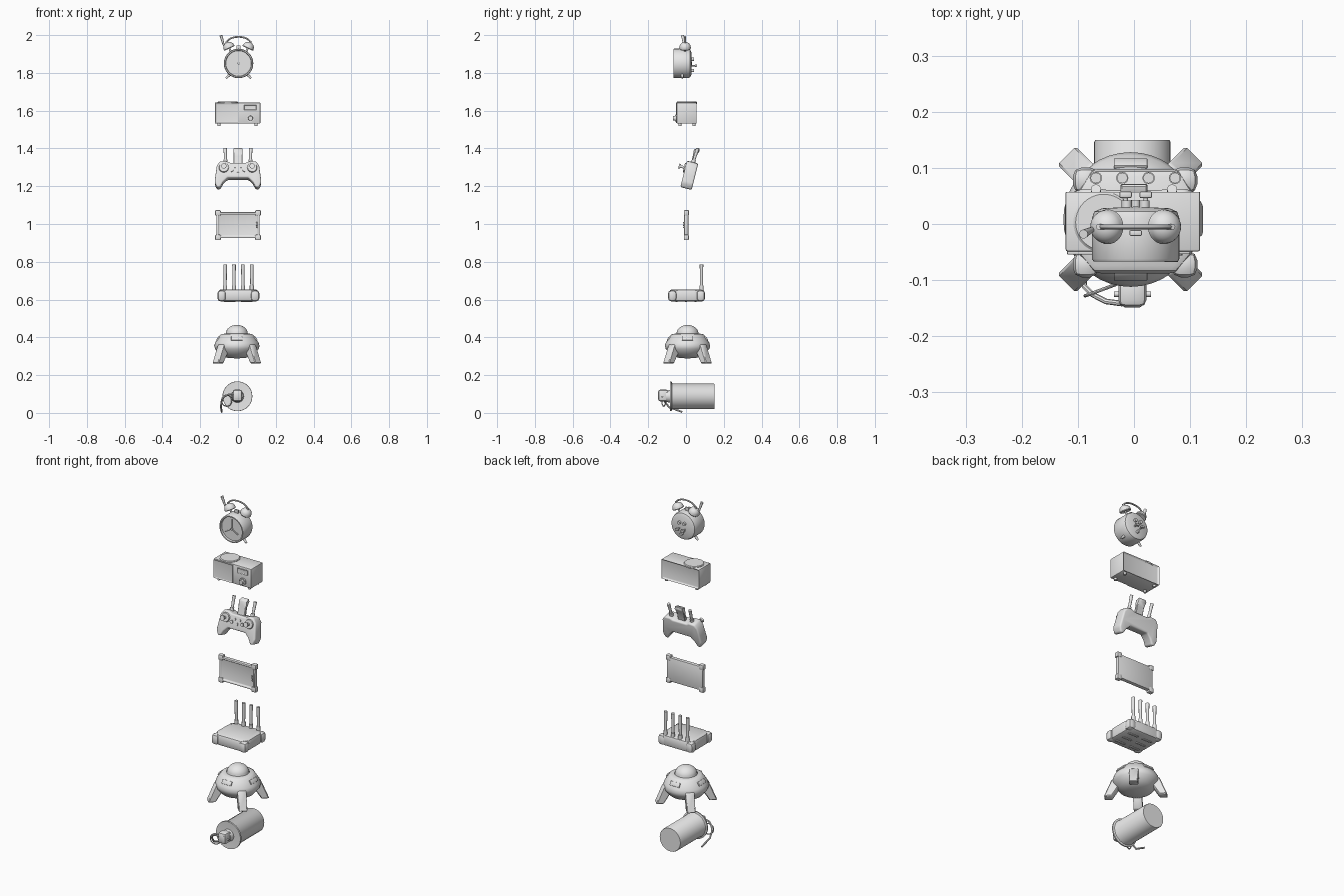
import bpy, bmesh, math
from math import radians, pi, sin, cos
from mathutils import Vector, Matrix

cube = bpy.data.objects.get("Cube")
if cube:
    bpy.data.objects.remove(cube)

GREY = (0.8, 0.8, 0.8, 1)
mat = bpy.data.materials.new("plain_grey")
mat.use_nodes = True
mat.diffuse_color = GREY
mat.node_tree.nodes["Principled BSDF"].inputs["Base Color"].default_value = GREY

ALONG_Y = Matrix.Rotation(-pi / 2, 4, "X")   # local z becomes +y
UPRIGHT = Matrix.Rotation(pi / 2, 4, "X")    # local xy becomes xz


def finish(name, bm, matrix=None, bevel=0, segments=2):
    bmesh.ops.recalc_face_normals(bm, faces=bm.faces)
    if bevel:
        edges = [e for e in bm.edges if e.calc_face_angle(0) > radians(30)]
        bmesh.ops.bevel(bm, geom=edges, offset=bevel, segments=segments,
                        profile=0.5, affect="EDGES", clamp_overlap=True)
    if matrix:
        bm.transform(matrix)
    mesh = bpy.data.meshes.new(name)
    bm.to_mesh(mesh)
    bm.free()
    mesh.materials.append(mat)
    ob = bpy.data.objects.new(name, mesh)
    bpy.context.collection.objects.link(ob)
    bpy.ops.object.select_all(action="DESELECT")
    ob.select_set(True)
    bpy.context.view_layer.objects.active = ob
    bpy.ops.object.shade_smooth_by_angle(angle=radians(35))
    return ob


def box(name, centre, size, bevel=0, insets=(), matrix=None):
    """Box with optional recessed faces: (direction, rim, depth)."""
    bm = bmesh.new()
    bmesh.ops.create_cube(bm, size=1)
    bmesh.ops.scale(bm, vec=size, verts=bm.verts)
    for direction, rim, depth in insets:
        face = max(bm.faces, key=lambda f: f.calc_center_median().dot(Vector(direction)))
        bmesh.ops.inset_region(bm, faces=[face], thickness=rim, depth=0)
        bmesh.ops.translate(bm, verts=face.verts, vec=-depth * Vector(direction))
    m = Matrix.Translation(centre)
    return finish(name, bm, m @ matrix if matrix else m, bevel)


def lathe(name, profile, centre, axis=None, steps=40):
    """Spin (radius, height) points about local z."""
    bm = bmesh.new()
    vs = [bm.verts.new((r, 0, h)) for r, h in profile]
    es = [bm.edges.new(p) for p in zip(vs, vs[1:])]
    bmesh.ops.spin(bm, geom=vs + es, cent=(0, 0, 0), axis=(0, 0, 1),
                   angle=2 * pi, steps=steps)
    bmesh.ops.remove_doubles(bm, verts=bm.verts, dist=0.00005)
    m = Matrix.Translation(centre)
    return finish(name, bm, m @ axis if axis else m)


def rod(name, a, b, r1, r2=None, sides=16):
    a, b = Vector(a), Vector(b)
    bm = bmesh.new()
    bmesh.ops.create_cone(bm, cap_ends=True, segments=sides, radius1=r1,
                          radius2=r1 if r2 is None else r2, depth=(b - a).length)
    turn = (b - a).to_track_quat("Z", "Y").to_matrix().to_4x4()
    return finish(name, bm, Matrix.Translation((a + b) / 2) @ turn)


def prism(name, outline, depth, matrix, bevel=0, segments=2):
    """Outline in local xy, extruded evenly both ways along local z."""
    bm = bmesh.new()
    face = bm.faces.new([bm.verts.new((x, y, -depth / 2)) for x, y in outline])
    ext = bmesh.ops.extrude_face_region(bm, geom=[face])["geom"]
    bmesh.ops.translate(bm, vec=(0, 0, depth),
                        verts=[v for v in ext if isinstance(v, bmesh.types.BMVert)])
    return finish(name, bm, matrix, bevel, segments)


def wire(name, points, radius, cyclic=False):
    """Round wire through points, turned into a mesh."""
    cu = bpy.data.curves.new(name, "CURVE")
    cu.dimensions = "3D"
    cu.bevel_depth, cu.bevel_resolution, cu.use_fill_caps = radius, 2, True
    sp = cu.splines.new("POLY")
    sp.points.add(len(points) - 1)
    for p, co in zip(sp.points, points):
        p.co = (*co, 1)
    sp.use_cyclic_u = cyclic
    tmp = bpy.data.objects.new(name + "_path", cu)
    bm = bmesh.new()
    bpy.context.collection.objects.link(tmp)
    bm.from_mesh(tmp.evaluated_get(bpy.context.evaluated_depsgraph_get()).to_mesh())
    bpy.data.objects.remove(tmp)
    return finish(name, bm)


# Canister lying along y, with fuse head, ring and lever
lathe("canister_body", [(0, -.08), (.078, -.085), (.079, -.077), (.07, -.074), (.068, -.07),
                        (.068, .146), (.066, .15), (0, .15)], (-.003, 0, .088), ALONG_Y)
lathe("canister_neck", [(0, -.105), (.03, -.105), (.034, -.08)], (-.003, 0, .088), ALONG_Y)
box("fuse_head", (-.003, -.12, .092), (.05, .055, .062), .012)
box("fuse_cap", (-.003, -.138, .092), (.034, .022, .04), .005)
rod("fuse_pin", (-.036, -.125, .085), (.03, -.125, .085), .005)
wire("pull_ring", [(-.06 + .027 * cos(t * pi / 12), -.118 + .01 * cos(t * pi / 12),
                    .065 + .03 * sin(t * pi / 12)) for t in range(24)], .003, True)
wire("safety_lever", [(-.02, -.142, .1), (-.05, -.138, .098), (-.075, -.125, .085),
                      (-.088, -.112, .06), (-.09, -.09, .03), (-.086, -.02, .005)], .005)

# Saucer craft
SX, SY = -.006, .008
lathe("saucer_hull", [(0, .288), (.05, .292), (.088, .306), (.115, .338), (.12, .355),
                      (.115, .372), (.088, .413), (.078, .418), (.06, .42)], (SX, SY, 0))
lathe("saucer_dome", [(.06, .415)] + [(.058 * cos(a * pi / 16), .42 + .046 * sin(a * pi / 16))
                                      for a in range(9)], (SX, SY, 0))
for k in range(4):
    spin = Matrix.Rotation(pi / 4 + k * pi / 2, 4, "Z")
    prism("landing_leg", [(.08, .33), (.1, .365), (.122, .36), (.163, .262), (.122, .262)],
          .046, Matrix.Translation((SX, SY, 0)) @ spin @ UPRIGHT, .004, 1)
    side = Matrix.Rotation(k * pi / 2, 4, "Z")
    slope = Matrix.Rotation(radians(57), 4, "Y")
    spot = Vector((SX, SY, .394)) + side @ Vector((.1, 0, 0))
    box("hull_panel", spot, (.024, .06, .008), .002, matrix=side @ slope)

# Router with corner bumpers and four aerials
prism("router_body", [(-.105, -.05), (-.075, -.088), (.075, -.088), (.105, -.05),
                      (.105, .055), (.08, .098), (-.08, .098), (-.105, .055)],
      .064, Matrix.Translation((.002, 0, .622)), .014)
for sx in (-1, 1):
    for sy in (-1, 1):
        box("router_bumper", (.002 + sx * .088, .003 + sy * .075, .62),
            (.046, .046, .058), .016)
    for off in (.05, 0, -.05):
        box("router_foot_ridge", (.002 + sx * .045, off, .589), (.06, .012, .006), .002)
for i in range(4):
    x = -.068 + .047 * i
    rod("aerial_base", (x, .082, .63), (x, .082, .675), .011)
    rod("aerial", (x, .082, .67), (x, .082, .786), .008, .0095)

# Tablet in a bumper case
box("tablet_case", (0, .002, .994), (.228, .022, .138), .004,
    [((0, -1, 0), .012, -.003), ((0, -1, 0), .006, .008)])
for sx in (-1, 1):
    for sz in (-1, 1):
        box("tablet_corner", (sx * .106, .002, .994 + sz * .065), (.03, .027, .03), .006)
for dz in (-.012, 0, .012):
    box("tablet_button", (.1, -.012, .994 + dz), (.008, .006, .007), .001)

# Handheld controller, leaning back
LEAN = Matrix.Translation((0, .018, 1.26)) @ Matrix.Rotation(radians(-14), 4, "X")
half = [(.045, .06), (.06, .07), (.095, .068), (.112, .045), (.118, .0), (.124, -.045),
        (.112, -.074), (.094, -.074), (.078, -.045), (.055, -.022)]
prism("controller_body", half + [(-x, z) for x, z in reversed(half)], .062,
      LEAN @ UPRIGHT, .018, 4)
for s in (-1, 1):
    x = s * .075
    at = lambda y, z, x=x: LEAN @ Vector((x, y, z))
    rod("stick_collar", at(-.025, .032), at(-.038, .032), .028, .024, 24)
    rod("stick_shaft", at(-.035, .032), at(-.06, .032), .007)
    rod("stick_cap", at(-.056, .032), at(-.066, .032), .012, .014)
    rod("controller_aerial_joint", (s * .066, .035, 1.315), (s * .066, .042, 1.34), .011)
    rod("controller_aerial", (s * .066, .041, 1.335), (s * .068, .062, 1.4), .007, .009)
    rod("face_button", LEAN @ Vector((s * .034, -.028, .018)),
        LEAN @ Vector((s * .034, -.038, .018)), .009)
    rod("small_button", LEAN @ Vector((s * .016, -.028, .036)),
        LEAN @ Vector((s * .016, -.036, .036)), .006)
rod("power_button", LEAN @ Vector((0, -.028, .012)), LEAN @ Vector((0, -.037, .012)), .008)
prism("phone_holder", [(.02, 1.3), (.038, 1.3), (.052, 1.36), (.072, 1.385), (.07, 1.402),
                       (.042, 1.396), (.036, 1.36)], .048,
      Matrix(((0, 0, 1, 0), (1, 0, 0, 0), (0, 1, 0, 0), (0, 0, 0, 1))), .003, 1)

# Countertop oven
box("oven_body", (-.002, .005, 1.587), (.24, .108, .112), .004,
    [((0, 1, 0), .008, .01)])
box("oven_door", (-.058, -.051, 1.587), (.122, .008, .106), .002,
    [((0, -1, 0), .008, .004)])
box("oven_display", (.066, -.05, 1.617), (.066, .008, .028), .001,
    [((0, -1, 0), .004, .004)])
rod("oven_dial", (.066, -.045, 1.56), (.066, -.056, 1.56), .02, None, 28)
rod("oven_knob", (.066, -.05, 1.56), (.066, -.068, 1.56), .014, .012, 24)
lathe("oven_top_plate", [(0, 1.649), (.05, 1.649), (.054, 1.645), (.054, 1.636)],
      (-.054, .003, 0))
for x in (-.1, .096):
    for y in (-.032, .042):
        rod("oven_foot", (x, y, 1.519), (x, y, 1.535), .008)

# Alarm clock
CX, CZ = .003, 1.85
lathe("clock_case", [(0, -.056), (.067, -.056), (.069, -.067), (.075, -.067), (.078, -.062),
                     (.078, .01), (.074, .022), (.06, .028), (0, .031)], (CX, 0, CZ), ALONG_Y, 48)
for name, degrees, length, width in (("minute_hand", 90, .058, .005),
                                     ("hour_hand", -32, .045, .007),
                                     ("alarm_hand", 212, .05, .004)):
    d = Vector((cos(radians(degrees)), 0, sin(radians(degrees))))
    box(name, Vector((CX, -.06, CZ)) + d * length / 2, (length, .004, width),
        matrix=Matrix.Rotation(-radians(degrees), 4, "Y"))
rod("hand_hub", (CX, -.055, CZ), (CX, -.065, CZ), .006)
for s in (-1, 1):
    tilt = Matrix.Rotation(s * radians(25), 4, "Y")
    lathe("bell", [(0, -.002), (.029, -.004), (.031, 0)] +
          [(.03 * cos(a * pi / 14), .003 + .028 * sin(a * pi / 14)) for a in range(8)],
          (CX + s * .05, -.005, 1.933), tilt, 28)
    up = tilt @ Vector((0, 0, 1))
    base = Vector((CX + s * .05, -.005, 1.933))
    rod("bell_post", base - up * .025, base + up * .038, .005)
    rod("clock_foot", (CX + s * .045, -.02, 1.793), (CX + s * .066, -.02, 1.772), .008, .005)
    rod("winding_stem", (CX + s * .018, .025, CZ - .012), (CX + s * .018, .05, CZ - .012), .004)
    box("winding_key", (CX + s * .018, .052, CZ - .012), (.022, .012, .012), .003)
    rod("setting_knob", (CX + s * .016, .025, CZ + .022), (CX + s * .016, .042, CZ + .022), .009)
rod("back_knob", (CX, .025, CZ - .038), (CX, .043, CZ - .038), .008)
wire("carry_handle", [(CX + .063 * cos(a * pi / 12), -.005, 1.957 + .034 * sin(a * pi / 12))
                      for a in range(13)], .0045)
box("alarm_button", (CX, -.016, 1.935), (.022, .01, .022), .002)
rod("hammer_arm", (-.055, -.006, 1.925), (-.08, -.012, 1.955), .003)
rod("hammer_head", (-.075, -.01, 1.945), (-.09, -.018, 1.998), .005, .008)
